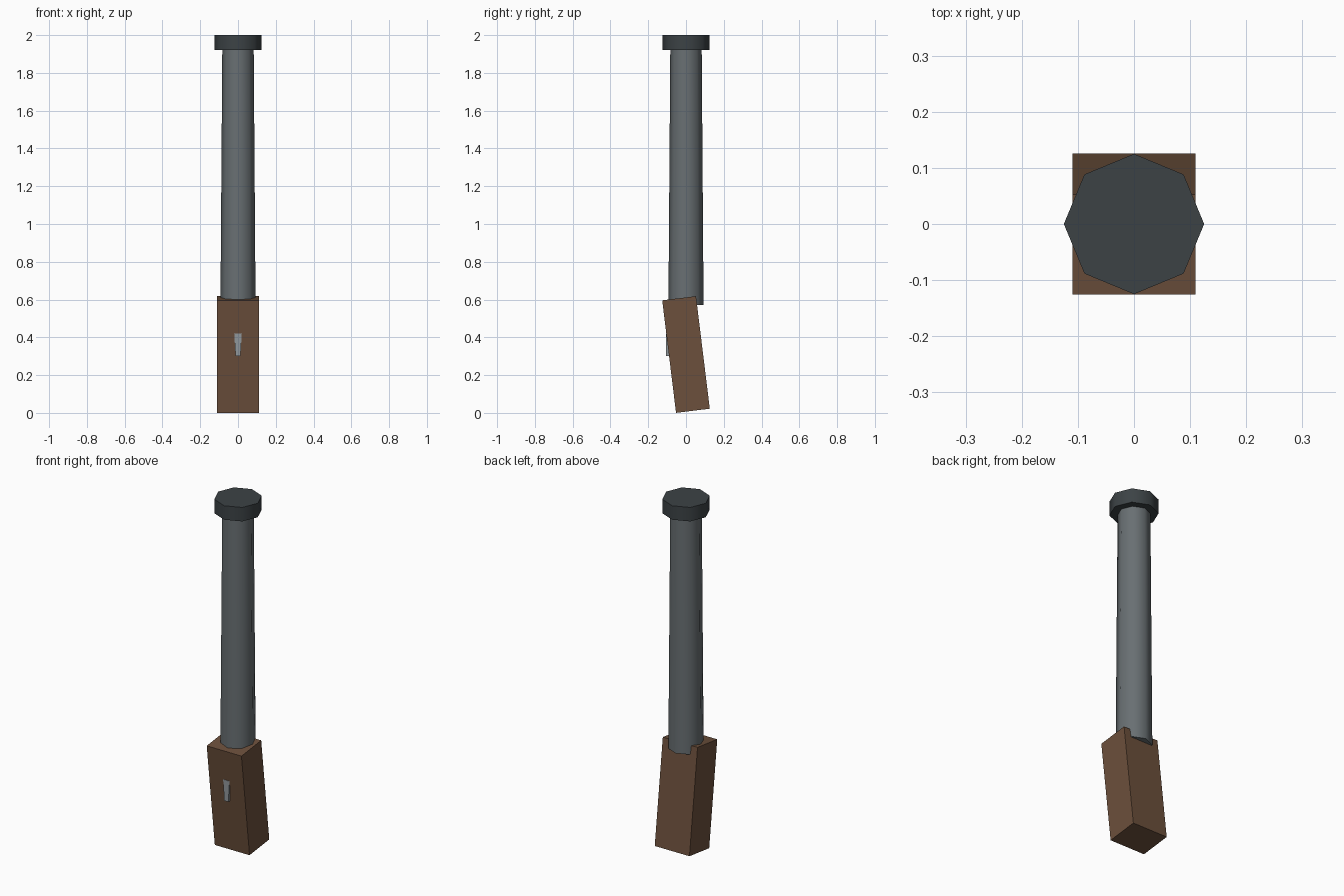
import bpy, math
from mathutils import Matrix

if "Cube" in bpy.data.objects:
    bpy.data.objects.remove(bpy.data.objects["Cube"])


def paint(obj, name, rgb):
    mat = bpy.data.materials.get(name) or bpy.data.materials.new(name)
    mat.diffuse_color = (*rgb, 1)
    mat.use_nodes = True
    mat.node_tree.nodes["Principled BSDF"].inputs["Base Color"].default_value = mat.diffuse_color
    obj.data.materials.append(mat)


def tapered_tube(name, r_low, r_high, z_low, z_high):
    """Eight-sided tapered solid with corners on the x and y axes."""
    bpy.ops.mesh.primitive_cone_add(vertices=8, radius1=r_low, radius2=r_high,
                                    depth=z_high - z_low,
                                    location=(0, 0, (z_low + z_high) / 2))
    obj = bpy.context.object
    obj.name = name
    bpy.ops.object.shade_smooth_by_angle(angle=math.radians(60))
    return obj


def block(name, size, location, tilt=0.0):
    bpy.ops.mesh.primitive_cube_add(size=1, location=location)
    obj = bpy.context.object
    obj.name = name
    obj.data.transform(Matrix.Diagonal((*size, 1)))
    obj.rotation_euler.x = tilt
    return obj


# wooden grip, leaning toward the front at its top
grip = block("wooden_grip", (0.22, 0.18, 0.60), (0, 0, 0.309), math.radians(7))
paint(grip, "wood", (0.15, 0.08, 0.045))

# long tapered barrel, sunk into the grip and the muzzle ring
barrel = tapered_tube("barrel", 0.093, 0.083, 0.57, 1.95)
paint(barrel, "steel", (0.14, 0.16, 0.17))

# muzzle ring
muzzle = tapered_tube("muzzle_ring", 0.125, 0.125, 1.92, 2.0)
paint(muzzle, "dark_steel", (0.045, 0.055, 0.06))

# small trigger, narrower at its lower end
trigger = block("trigger", (0.04, 0.04, 0.12), (0, -0.086, 0.36))
for v in trigger.data.vertices:
    if v.co.z < 0:
        v.co.x *= 0.65
paint(trigger, "light_steel", (0.28, 0.31, 0.33))
